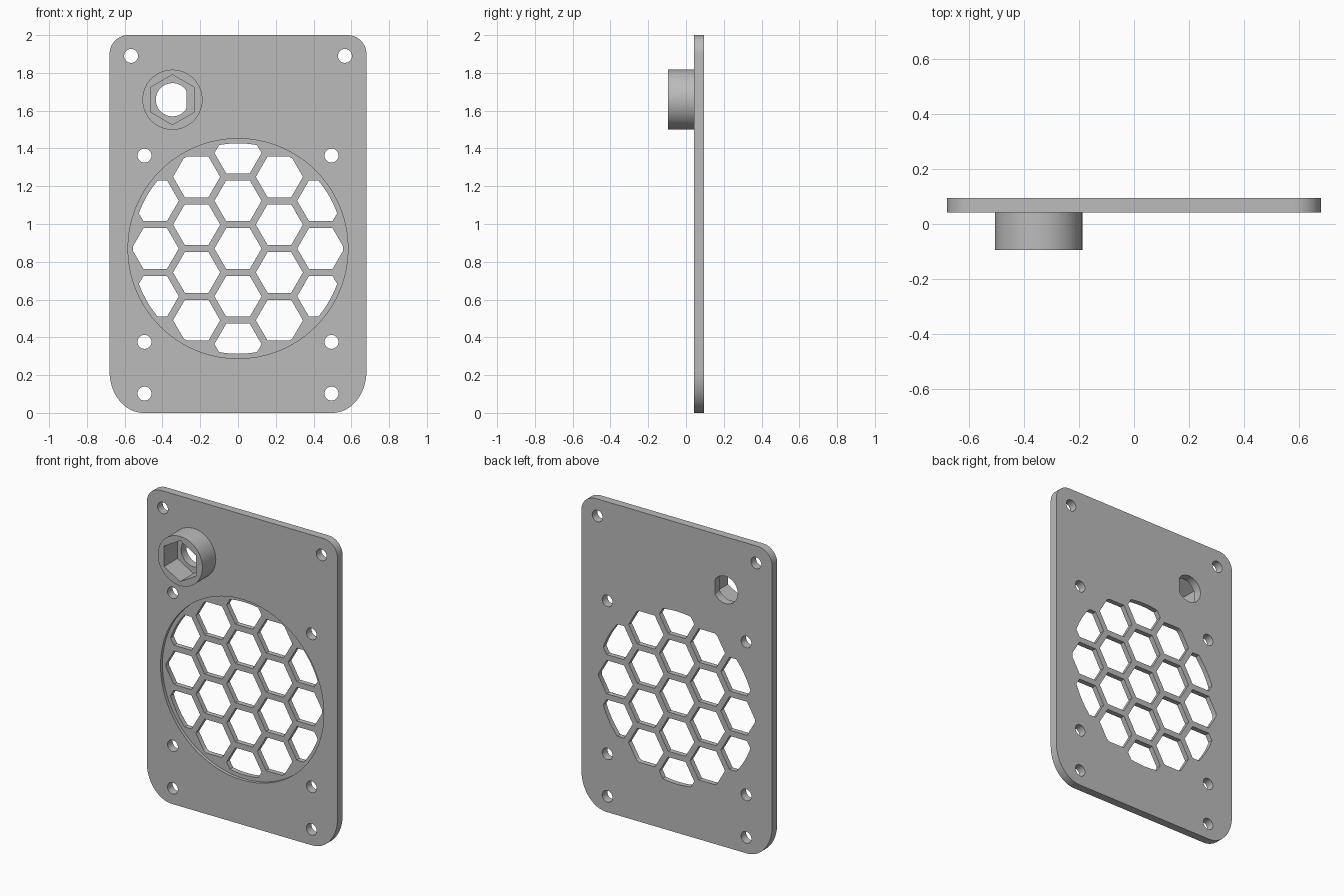
import bpy, bmesh
from math import cos, sin, pi, sqrt, radians

if "Cube" in bpy.data.objects:
    bpy.data.objects.remove(bpy.data.objects["Cube"], do_unlink=True)

FRONT, BACK = 0.042, 0.094      # plate faces
BOSS = (-0.347, 1.658)          # socket centre
GRILLE = (0, 0.87)              # grille centre

grey = bpy.data.materials.new("plain grey")
grey.use_nodes = True
grey.diffuse_color = (0.5, 0.5, 0.5, 1)
grey.node_tree.nodes["Principled BSDF"].inputs["Base Color"].default_value = (0.5, 0.5, 0.5, 1)


def ring(centre, radius, sides=72, turn=0):
    """Regular polygon in the front plane."""
    angles = [turn + 2 * pi * i / sides for i in range(sides)]
    return [(centre[0] + radius * cos(a), centre[1] + radius * sin(a)) for a in angles]


def prism(name, outlines, y0, y1):
    """Object made of front-plane outlines extruded from y0 to y1."""
    bm = bmesh.new()
    for outline in outlines:
        face = bm.faces.new([bm.verts.new((x, y0, z)) for x, z in outline])
        grown = bmesh.ops.extrude_face_region(bm, geom=[face], use_keep_orig=True)
        verts = [g for g in grown["geom"] if isinstance(g, bmesh.types.BMVert)]
        bmesh.ops.translate(bm, verts=verts, vec=(0, y1 - y0, 0))
    bmesh.ops.recalc_face_normals(bm, faces=bm.faces[:])
    mesh = bpy.data.meshes.new(name)
    bm.to_mesh(mesh)
    bm.free()
    mesh.materials.append(grey)
    obj = bpy.data.objects.new(name, mesh)
    bpy.context.collection.objects.link(obj)
    return obj


def combine(obj, tool, operation="DIFFERENCE"):
    """Apply a boolean and remove its tool."""
    mod = obj.modifiers.new("cut", "BOOLEAN")
    mod.object, mod.operation, mod.solver = tool, operation, "EXACT"
    bpy.context.view_layer.update()
    graph = bpy.context.evaluated_depsgraph_get()
    mesh = bpy.data.meshes.new_from_object(obj.evaluated_get(graph))
    obj.modifiers.clear()
    obj.data = mesh
    bpy.data.objects.remove(tool, do_unlink=True)


# Plate with small round top corners and larger bottom corners
outline = []
corners = [(1, 2, 0.1, 0.1, 0), (-1, 2, 0.1, 0.1, 1),
           (-1, 0, 0.18, 0.22, 2), (1, 0, 0.18, 0.22, 3)]
for side, z, rx, rz, quarter in corners:
    cx, cz = side * (0.68 - rx), (z - rz if z else rz)
    for i in range(17):
        a = pi / 2 * (quarter + i / 16)
        outline.append((cx + rx * cos(a), cz + rz * sin(a)))
plate = prism("speaker_plate", [outline], FRONT, BACK)

# Shallow round recess
combine(plate, prism("recess_cutter", [ring(GRILLE, 0.582, 128)], -0.2, FRONT + 0.02))

# Honeycomb openings, trimmed to a circle
pitch, flat = 0.253, 0.216
cells = []
for col in range(-2, 3):
    count = 5 - abs(col)
    for row in range(count):
        centre = (col * pitch * sqrt(3) / 2, GRILLE[1] + (row - (count - 1) / 2) * pitch)
        cells.append(ring(centre, flat / sqrt(3), 6))
honeycomb = prism("honeycomb_cutter", cells, -0.2, 0.2)
combine(honeycomb, prism("trim_disc", [ring(GRILLE, 0.557, 128)], -0.3, 0.3), "INTERSECT")
combine(plate, honeycomb)

# Screw holes in mirrored pairs
holes = [ring((side * x, z), 0.037, 32) for side in (-1, 1)
         for x, z in [(0.566, 1.89), (0.495, 1.362), (0.495, 0.376), (0.495, 0.102)]]
combine(plate, prism("screw_cutter", holes, -0.2, 0.2))

# D-shaped shaft hole behind the socket
d_hole = [(min(x, BOSS[0] + 0.074), z) for x, z in ring(BOSS, 0.088)]
combine(plate, prism("shaft_cutter", [d_hole], -0.2, 0.2))

# Round boss with a hexagonal socket, open where it meets the plate
boss = prism("hex_socket_boss", [ring(BOSS, 0.159, 96)], -0.094, FRONT)
combine(boss, prism("socket_cutter", [ring(BOSS, 0.132, 6, pi / 2)], -0.2, 0.2))
bm = bmesh.new()
bm.from_mesh(boss.data)
hidden = [f for f in bm.faces if f.normal.y > 0.9]
bmesh.ops.delete(bm, geom=hidden, context="FACES")
bm.to_mesh(boss.data)
bm.free()

# Smooth round walls, keep rims sharp
bpy.ops.object.select_all(action="DESELECT")
for obj in (plate, boss):
    obj.select_set(True)
    bpy.context.view_layer.objects.active = obj
bpy.ops.object.shade_smooth_by_angle(angle=radians(30))
